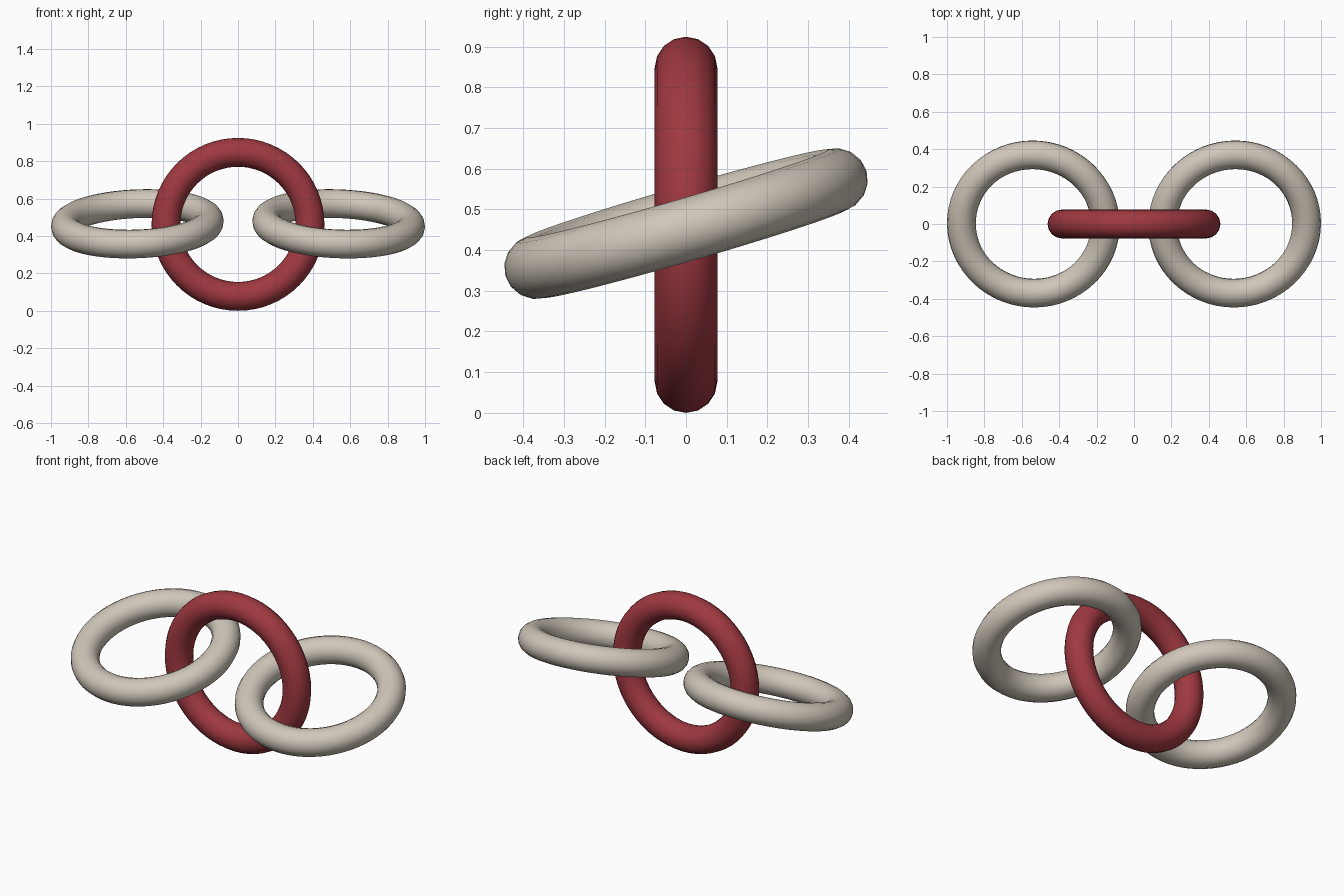
import bpy
from math import radians

if "Cube" in bpy.data.objects:
    bpy.data.objects.remove(bpy.data.objects["Cube"])

MAJOR, MINOR = 0.385, 0.077
OUTER = MAJOR + MINOR


def material(name, color):
    mat = bpy.data.materials.new(name)
    mat.diffuse_color = (*color, 1.0)
    mat.use_nodes = True
    mat.node_tree.nodes["Principled BSDF"].inputs["Base Color"].default_value = mat.diffuse_color
    return mat


def ring(name, mat, location, rotation):
    bpy.ops.mesh.primitive_torus_add(
        major_radius=MAJOR, minor_radius=MINOR,
        major_segments=64, minor_segments=16,
        location=location, rotation=[radians(a) for a in rotation])
    obj = bpy.context.object
    obj.name = name
    obj.data.materials.append(mat)
    bpy.ops.object.shade_smooth()


red = material("deep red", (0.35, 0.04, 0.052))
cream = material("warm cream", (0.63, 0.57, 0.49))

# Upright middle link
ring("middle_ring", red, (0, 0, OUTER), (90, 0, 0))

# Tilted outer links, mirrored, with their inner ends raised slightly
for side, name in ((-1, "left_ring"), (1, "right_ring")):
    ring(name, cream, (side * (1 - OUTER), 0, OUTER + 0.003), (16.2, side * 2.3, 0))
